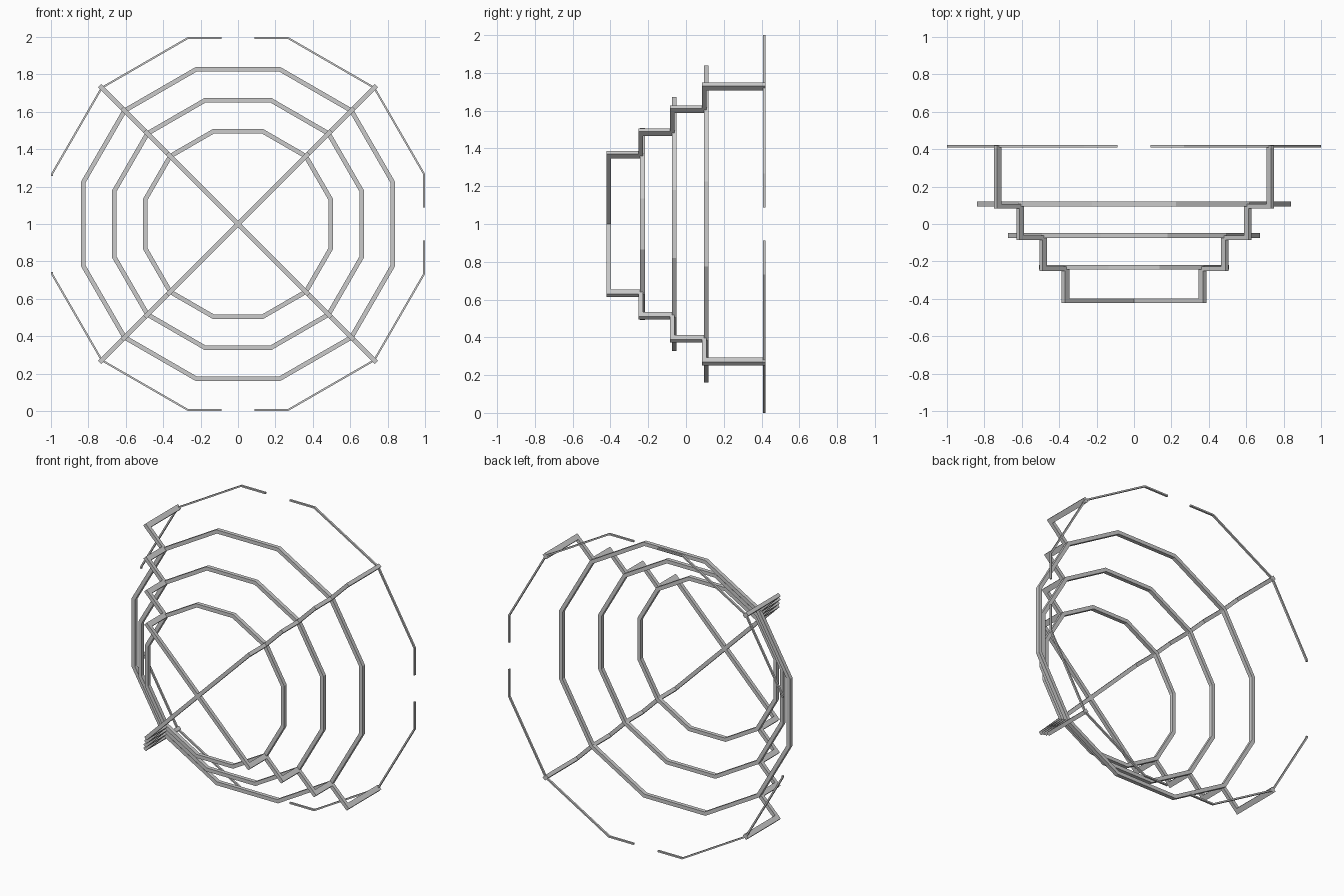
import bpy, bmesh, math
from mathutils import Vector

if "Cube" in bpy.data.objects:
    bpy.data.objects.remove(bpy.data.objects["Cube"])


def bar(name, path, to3d, normal, width, depth, closed=False):
    """Sweep a rectangular section along a planar path with mitred corners."""
    pts = [Vector(p) for p in path]
    n = len(pts)
    bm = bmesh.new()
    sections = []
    for i, p in enumerate(pts):
        d_in = (p - pts[i - 1]).normalized() if closed or i > 0 else None
        d_out = (pts[(i + 1) % n] - p).normalized() if closed or i < n - 1 else None
        d_in, d_out = d_in or d_out, d_out or d_in
        n1, n2 = Vector((-d_in.y, d_in.x)), Vector((-d_out.y, d_out.x))
        m = (n1 + n2) / (1 + n1.dot(n2)) * width / 2
        sections.append([bm.verts.new(to3d(p + m * s) + normal * t * depth / 2)
                         for s, t in ((1, 1), (1, -1), (-1, -1), (-1, 1))])
    for i in range(n if closed else n - 1):
        a, b = sections[i], sections[(i + 1) % n]
        for k in range(4):
            j = (k + 1) % 4
            bm.faces.new((a[k], a[j], b[j], b[k]))
    if not closed:
        bm.faces.new(sections[0])
        bm.faces.new(sections[-1])
    bmesh.ops.recalc_face_normals(bm, faces=bm.faces[:])
    me = bpy.data.meshes.new(name)
    bm.to_mesh(me)
    bm.free()
    ob = bpy.data.objects.new(name, me)
    bpy.context.collection.objects.link(ob)
    return ob


def corner(apothem, deg):
    r = apothem / math.cos(math.radians(15))
    a = math.radians(deg)
    return (r * math.cos(a), r * math.sin(a))


def upright(y):
    """Map a 2D path into a vertical plane at depth y."""
    return lambda p: Vector((p.x, y, p.y + 1))


Y = Vector((0, 1, 0))

# twelve-sided closed rings
for label, apothem, y in (("large", 0.828, 0.107), ("middle", 0.661, -0.062),
                          ("small", 0.495, -0.231)):
    bar(label + "_ring", [corner(apothem, 15 + 30 * k) for k in range(12)],
        upright(y), Y, 0.024, 0.026, True)

# thin outer rim in four open arcs; the left side has no short upright stubs
R = 0.995
for sx, side in ((1, "right"), (-1, "left")):
    for sz, level in ((1, "upper"), (-1, "lower")):
        end = 0.088 if sx > 0 else 0.257
        arc = [(0.088, R), corner(R, 75), corner(R, 45), corner(R, 15), (R, end)]
        bar(f"outer_rim_{level}_{side}", [(x * sx, z * sz) for x, z in arc],
            upright(0.415), Y, 0.010, 0.013)

# two stepped diagonal struts crossing at the front
half = [(0.366, -0.41), (0.366, -0.24), (0.486, -0.24), (0.486, -0.073),
        (0.608, -0.073), (0.608, 0.096), (0.728, 0.096), (0.728, 0.421)]
path = [(-u, y) for u, y in reversed(half)] + half
for s, label in ((1, "rising"), (-1, "falling")):
    bar(label + "_strut", path, lambda p, s=s: Vector((p.x, p.y, 1 + s * p.x)),
        Vector((-s, 0, 1)).normalized(), 0.024, 0.024)
